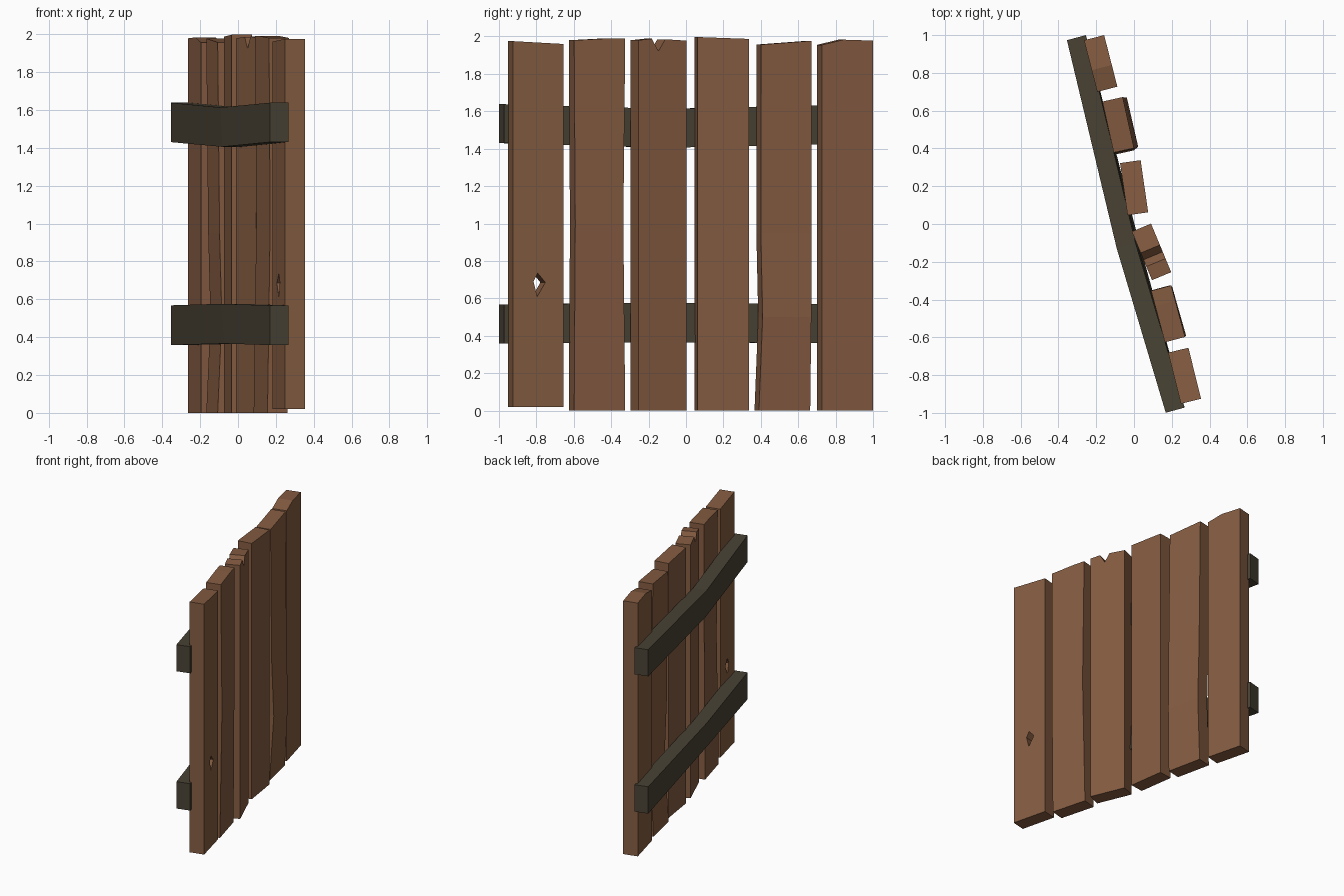
import bpy, bmesh
from mathutils import Vector

if "Cube" in bpy.data.objects:
    bpy.data.objects.remove(bpy.data.objects["Cube"])


def material(name, rgb):
    m = bpy.data.materials.new(name)
    m.diffuse_color = (*rgb, 1)
    m.use_nodes = True
    m.node_tree.nodes["Principled BSDF"].inputs["Base Color"].default_value = m.diffuse_color
    return m


wood = material("brown_wood", (0.235, 0.107, 0.053))
dark = material("dark_wood", (0.066, 0.055, 0.035))


def finish(bm, name, mat):
    bmesh.ops.recalc_face_normals(bm, faces=bm.faces)
    me = bpy.data.meshes.new(name)
    bm.to_mesh(me)
    bm.free()
    ob = bpy.data.objects.new(name, me)
    bpy.context.collection.objects.link(ob)
    me.materials.append(mat)
    return ob


def skin(rows, back, name, mat):
    """Solid from a grid of front points, thickened by a back vector."""
    bm = bmesh.new()
    v = [[bm.verts.new(p) for p in r] for r in rows]
    for a, b in zip(v, v[1:]):
        for i in range(len(a) - 1):
            bm.faces.new((a[i], a[i + 1], b[i + 1], b[i]))
    ret = bmesh.ops.extrude_face_region(bm, geom=bm.faces[:], use_keep_orig=True)
    new = [g for g in ret["geom"] if isinstance(g, bmesh.types.BMVert)]
    bmesh.ops.translate(bm, verts=new, vec=back)
    return finish(bm, name, mat)


THICK = 0.11


def back_vector(p, q):
    d = Vector(q) - Vector(p)
    return Vector((-d.y, d.x, 0)).normalized() * THICK * (1 if d.y > 0 else -1)


def plank(name, p, q, top, bends):
    """p, q: front edge ends in plan; top: (fraction, z) outline;
    bends: (z, x shift, left y shift, right y shift) rows below the top."""
    def row(zs, dx=0, dl=0, dr=0):
        return [(p[0] + (q[0] - p[0]) * t + dx,
                 p[1] + dl + (q[1] + dr - p[1] - dl) * t, z) for t, z in zs]
    rows = [row([(t, b[0]) for t, _ in top], *b[1:]) for b in bends]
    rows.append(row(top))
    return skin(rows, back_vector(p, q), name, wood)


# Six uneven planks
first = plank("plank_1", (0.355, -0.925), (0.288, -0.655),
              [(0, 1.975), (1, 1.96)], [(0.02,)])
plank("plank_2", (0.27, -0.598), (0.197, -0.325),
      [(0, 1.98), (0.7, 1.99), (1, 1.99)],
      [(0, -0.008, 0, 0), (1.0, 0.006, 0.006, -0.01)])
plank("plank_3", (0.197, -0.255), (0.09, 0.002),
      [(0, 1.98), (0.28, 1.988), (0.42, 1.922), (0.56, 1.985), (1, 1.978)], [(0,)])
plank("plank_4", (0.075, 0.062), (0.035, 0.338),
      [(0, 1.997), (1, 1.987)], [(0,)])
plank("plank_5", (0.0, 0.402), (-0.06, 0.672),
      [(0, 1.957), (1, 1.977)],
      [(0, 0, -0.012, -0.008), (0.5, 0.022, 0.008, -0.002), (0.95, 0.01, -0.002, -0.002)])
plank("plank_6", (-0.088, 0.727), (-0.158, 1.0),
      [(0, 1.955), (0.42, 1.983), (1, 1.978)], [(0,)])

# Knot hole through the first plank
n = back_vector((0.355, -0.925), (0.288, -0.655))
bm = bmesh.new()
outline = [(-0.815, 0.69), (-0.793, 0.735), (-0.752, 0.685), (-0.795, 0.61)]
front = [Vector((0.355 - (y + 0.925) * 0.248, y, z)) - n * 0.5 for y, z in outline]
a = [bm.verts.new(c) for c in front]
b = [bm.verts.new(c + n * 2) for c in front]
bm.faces.new(a)
bm.faces.new(b[::-1])
for i in range(4):
    j = (i + 1) % 4
    bm.faces.new((a[i], b[i], b[j], a[j]))
cutter = finish(bm, "knot_hole_cutter", wood)
cutter.hide_render = True
cutter.hide_set(True)
mod = first.modifiers.new("knot_hole", "BOOLEAN")
mod.operation = "DIFFERENCE"
mod.solver = "EXACT"
mod.object = cutter


# Two bent rails behind the planks
def rail(name, z_end, z_mid, height, lean):
    rows = []
    for dz, shift in ((0, lean), (height, 0)):
        rows.append([(0.268, -0.972, z_end + dz), (0.008 + shift, -0.10, z_mid + dz),
                     (-0.255, 1.0, z_end + dz)])
    return skin(rows, Vector((-0.1, -0.027, 0)), name, dark)


rail("upper_rail", 1.43, 1.405, 0.208, 0.008)
rail("lower_rail", 0.358, 0.366, 0.21, 0.02)
